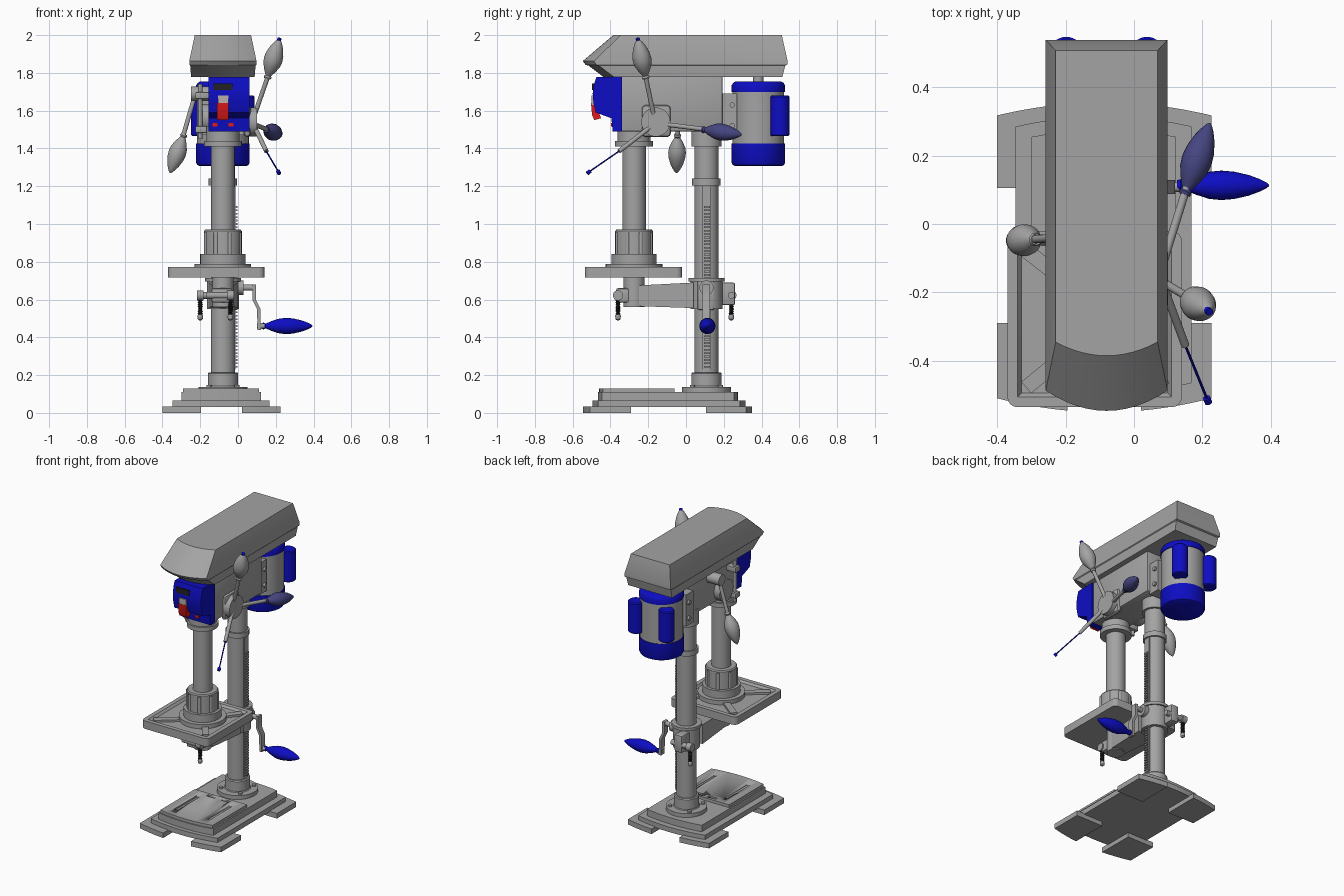
import bpy, bmesh, math
from mathutils import Vector

if "Cube" in bpy.data.objects:
    bpy.data.objects.remove(bpy.data.objects["Cube"], do_unlink=True)


def material(name, r, g, b):
    m = bpy.data.materials.new(name)
    m.use_nodes = True
    m.diffuse_color = (r, g, b, 1)
    m.node_tree.nodes["Principled BSDF"].inputs["Base Color"].default_value = (r, g, b, 1)
    return m


GREY = material("cast grey", 0.37, 0.37, 0.37)
BLUE = material("deep blue", 0.004, 0.004, 0.55)
SLATE = material("slate blue", 0.06, 0.06, 0.22)
RED = material("switch red", 0.75, 0.01, 0.01)
BLACK = material("rubber black", 0.015, 0.015, 0.015)
PALE = material("pale switch grey", 0.5, 0.42, 0.42)
CX = -0.08            # machine centre line
COL_Y, QUILL_Y = 0.108, -0.275


def finish(name, bm, mat):
    bmesh.ops.recalc_face_normals(bm, faces=bm.faces)
    for f in bm.faces:
        f.smooth = True
    for e in bm.edges:
        e.smooth = e.is_manifold and e.calc_face_angle(0) < math.radians(32)
    mesh = bpy.data.meshes.new(name)
    bm.to_mesh(mesh)
    bm.free()
    mesh.materials.append(mat)
    ob = bpy.data.objects.new(name, mesh)
    bpy.context.collection.objects.link(ob)
    return ob


def loft(name, rings, mat):
    """Skin closed rings of points and cap both ends."""
    bm = bmesh.new()
    loops = [[bm.verts.new(p) for p in ring] for ring in rings]
    n = len(loops[0])
    for a, b in zip(loops, loops[1:]):
        for i in range(n):
            j = (i + 1) % n
            bm.faces.new((a[i], a[j], b[j], b[i]))
    bm.faces.new(loops[0])
    bm.faces.new(loops[-1])
    return finish(name, bm, mat)


def box(name, x, y, z, mat=GREY, bevel=0):
    bm = bmesh.new()
    bmesh.ops.create_cube(bm, size=1)
    for v in bm.verts:
        v.co = [(r[0] + r[1]) / 2 + c * (r[1] - r[0]) for c, r in zip(v.co, (x, y, z))]
    if bevel:
        bmesh.ops.bevel(bm, geom=bm.edges[:], offset=bevel, segments=2, affect='EDGES', profile=0.5)
    return finish(name, bm, mat)


def lathe(name, p0, p1, profile, mat=GREY, n=32):
    """Turn (fraction along axis, radius) pairs round the line p0 to p1."""
    p0, p1 = Vector(p0), Vector(p1)
    q = (p1 - p0).to_track_quat('Z', 'Y')
    ring = [Vector((math.cos(i * math.tau / n), math.sin(i * math.tau / n), 0)) for i in range(n)]
    return loft(name, [[p0.lerp(p1, t) + q @ (c * r) for c in ring] for t, r in profile], mat)


def rod(name, p0, p1, r, mat=GREY, n=24):
    return lathe(name, p0, p1, [(0, r), (1, r)], mat, n)


def post(name, x, y, z0, z1, r, mat=GREY):
    return rod(name, (x, y, z0), (x, y, z1), r, mat, 40)


def knob(name, p0, p1, r, mat):
    shape = [(0, .35), (.04, .42), (.08, .3), (.2, .62), (.35, .92), (.48, 1), (.62, .93),
             (.78, .7), (.9, .42), (.97, .2), (1, .05)]
    return lathe(name, p0, p1, [(t, k * r) for t, k in shape], mat, 24)


def plate(name, x0, x1, front, back, z0, z1, mid=CX, half=0.31):
    """Flat plate; front and back are (corner y, centre y) of shallow arcs."""
    xs = [x0 + (x1 - x0) * i / 10 for i in range(11)]
    curve = lambda x, e: e[1] + (e[0] - e[1]) * ((x - mid) / half) ** 2
    plan = [(x, curve(x, front)) for x in xs] + [(x, curve(x, back)) for x in reversed(xs)]
    return loft(name, [[(x, y, z) for x, y in plan] for z in (z0, z1)], GREY)


def cut(target, cutter):
    mod = target.modifiers.new("cut", 'BOOLEAN')
    mod.operation, mod.object, mod.solver = 'DIFFERENCE', cutter, 'EXACT'
    bpy.context.view_layer.objects.active = target
    bpy.ops.object.modifier_apply(modifier="cut")
    bpy.data.objects.remove(cutter, do_unlink=True)


# Stepped base with four feet and clamping slots
for side, (a, b) in {"right": (-.4, -.195), "left": (.02, .226)}.items():
    plate(f"front_{side}_foot", a, b, (-.51, -.55), (-.29, -.29), 0, .035, -.087)
    plate(f"rear_{side}_foot", a, b, (.105, .105), (.318, .355), 0, .035, -.087)
plate("base_plate", -.346, .168, (-.465, -.495), (.285, .315), .03, .065, -.088, .257)
plate("base_body", -.3, .122, (-.445, -.467), (.255, .275), .065, .11, -.088, .21)
bed = plate("base_bed", -.29, .112, (-.44, -.46), (-.06, -.06), .11, .13, -.088, .2)
for sx in (-1, 1):
    x = -.088 + sx * .125
    cut(bed, box("slot_cutter", (x - .014, x + .014), (-.38, -.13), (.118, .15)))
    cut(bed, box("slot_cutter", (x - sx * .07 - .03, x - sx * .07 + .03), (-.1, -.08), (.118, .15)))

# Column, collars and rack
post("column", CX, COL_Y, .1, 1.5, .064)
post("column_flange", CX, COL_Y, .11, .137, .13)
lathe("column_foot", (CX, COL_Y, .13), (CX, COL_Y, .215), [(0, .09), (.15, .08), (.93, .08), (1, .074)])
for i in range(4):
    a = math.pi * (i / 2 + .25)
    post("flange_bolt", CX + .105 * math.cos(a), COL_Y + .105 * math.sin(a), .13, .148, .013)
post("rack_collar", CX, COL_Y, 1.205, 1.24, .075)
post("head_socket", CX, COL_Y, 1.41, 1.52, .08)
box("rack", (-.03, -.012), (.088, .132), (.23, 1.2))
for i in range(48):
    z = .24 + i * .018
    box("rack_tooth", (-.014, -.003), (.095, .128), (z, z + .009))

# Table bracket, clamped round the column
post("bracket_collar", CX, COL_Y, .55, .715, .085)
post("bracket_collar_lip", CX, COL_Y, .695, .715, .095)
arm = [(-.25, .055, .565, .675), (.04, .075, .555, .69)]
loft("table_arm", [[(CX + sx * w, y, z) for sx, z in ((-1, lo), (1, lo), (1, hi), (-1, hi))]
                   for y, w, lo, hi in arm], GREY)
post("table_stem", CX, QUILL_Y, .56, .73, .056)
box("stem_clamp", (-.14, -.03), (-.37, -.3), (.585, .66), GREY, .01)
box("collar_clamp", (-.15, -.09), (.17, .26), (.57, .69), GREY, .01)
for name, x, y, inner in (("table", -.04, -.36, -.17), ("collar", -.2, .24, -.06)):
    rod(name + "_clamp_bolt", (inner, y, .622), (x, y, .622), .018)
    rod(name + "_clamp_head", (x - .018, y, .622), (x + .018, y, .622), .027)
    coils = [(i / 16, .014 if i % 2 else .009) for i in range(17)]
    lathe(name + "_clamp_spring", (x, y, .6), (x, y, .52), coils, BLACK, 16)
    lathe(name + "_clamp_tip", (x, y, .525), (x, y, .49), [(0, .009), (.3, .015), (.8, .014), (1, .006)])

# Table tray with sunk top and diagonal ribs
bm = bmesh.new()
bmesh.ops.create_cube(bm, size=1)
for v in bm.verts:
    v.co = (-.115 + v.co.x * .51, -.278 + v.co.y * .515, .745 + v.co.z * .055)
uprights = [e for e in bm.edges if abs(e.verts[0].co.z - e.verts[1].co.z) > .01]
bmesh.ops.bevel(bm, geom=uprights, offset=.03, segments=4, affect='EDGES', profile=.5)
bm.normal_update()
top = [f for f in bm.faces if f.normal.z > .9]
bmesh.ops.inset_region(bm, faces=top, thickness=.03)
bmesh.ops.inset_region(bm, faces=top, thickness=.012, depth=-.015)
finish("table_tray", bm, GREY)
for sx in (-1, 1):
    for sy in (-1, 1):
        tip = Vector((-.115 + sx * .2, -.278 + sy * .2, 0))
        root = Vector((CX + sx * .06, QUILL_Y + sy * .06, 0))
        side = (tip - root).orthogonal().normalized()
        side = Vector((root.y - tip.y, tip.x - root.x, 0)).normalized() * .022
        plan = [root - side, tip - side, tip + side, root + side]
        loft("table_rib", [[p + Vector((0, 0, z)) for p in plan] for z in (.75, .771)], GREY)
post("table_boss", CX, QUILL_Y, .75, .787, .15)
post("chuck_flange", CX, QUILL_Y, .787, .84, .12)

# Quill and chuck
lathe("chuck", (CX, QUILL_Y, .84), (CX, QUILL_Y, .97), [(0, .1), (.94, .1), (1, .094)], GREY, 40)
for i in range(8):
    a = math.tau * (i + .5) / 8
    post("chuck_ridge", CX + .093 * math.cos(a), QUILL_Y + .093 * math.sin(a), .84, .955, .013)
post("quill", CX, QUILL_Y, .96, 1.5, .062)
post("quill_collar", CX, QUILL_Y, 1.41, 1.44, .1)
post("quill_socket", CX, QUILL_Y, 1.44, 1.52, .088)

# Table height crank
box("crank_gearbox", (-.05, .0), (.06, .15), (.545, .7), GREY, .01)
rod("crank_boss", (-.02, COL_Y, .663), (.03, COL_Y, .663), .038)
rod("crank_shaft", (.03, COL_Y, .663), (.09, COL_Y, .663), .016)
path = [(.085, .68), (.085, .6), (.11, .55), (.112, .44)]
loft("crank_arm", [[(x + dx, COL_Y + dy, z) for dx, dy in ((-.009, -.02), (.009, -.02), (.009, .02), (-.009, .02))]
                   for x, z in path], GREY)
rod("crank_pin", (.1, COL_Y, .46), (.14, COL_Y, .46), .014)
knob("crank_handle", (.125, .113, .46), (.395, .113, .46), .043, BLUE)

# Head casting
box("head", (-.156, .05), (-.346, .193), (1.49, 1.785), GREY, .008)
box("head_boss", (.03, .068), (-.235, -.08), (1.46, 1.63), GREY, .02)
rod("feed_hub", (.04, -.16, 1.54), (.1, -.16, 1.54), .077, GREY, 40)
rod("spring_housing", (-.15, -.16, 1.56), (-.2, -.16, 1.56), .075, GREY, 40)

# Feed handles
rod("upper_feed_rod", (.085, -.17, 1.57), (.165, -.218, 1.8), .012)
knob("upper_feed_knob", (.155, -.212, 1.77), (.22, -.255, 1.98), .05, GREY)
rod("upper_feed_tip", (.213, -.25, 1.965), (.221, -.257, 1.983), .011, BLUE)
rod("rear_feed_rod", (.08, -.13, 1.53), (.155, .11, 1.5), .012)
knob("rear_feed_knob", (.148, .085, 1.5), (.222, .295, 1.472), .045, SLATE)
rod("front_feed_rod", (.085, -.18, 1.52), (.15, -.355, 1.385), .012)
rod("front_feed_stud", (.15, -.355, 1.385), (.215, -.515, 1.275), .004, BLUE, 8)
rod("front_feed_tip", (.212, -.508, 1.28), (.218, -.522, 1.268), .011, BLUE)

# Belt tension lever and depth stop on the other side
rod("tension_hub", (-.15, -.04, 1.69), (-.25, -.04, 1.69), .038)
rod("tension_rod", (-.225, -.04, 1.69), (-.295, -.045, 1.45), .012)
knob("tension_knob", (-.285, -.045, 1.475), (-.36, -.05, 1.27), .047, GREY)
post("depth_rod", -.2, -.25, 1.45, 1.74, .011)
for z in (1.5, 1.68):
    box("depth_bracket", (-.225, -.15), (-.275, -.225), (z - .018, z + .018), GREY, .004)

# Switch housing: side profile swept across the front
profile = [(-.34, 1.777), (-.475, 1.777), (-.488, 1.735), (-.494, 1.69), (-.49, 1.64), (-.478, 1.59),
           (-.395, 1.56), (-.388, 1.49), (-.34, 1.49)]
loft("switch_housing", [[(x, y, z) for y, z in profile] for x in (-.156, .06)], BLUE)
box("label_strip", (-.13, -.03), (-.497, -.47), (1.71, 1.745), BLACK)
box("switch_plate", (-.105, -.05), (-.5, -.47), (1.63, 1.68), PALE)
loft("switch_paddle", [[(x, y, z) for y, z in ((-.48, 1.64), (-.503, 1.64), (-.497, 1.575), (-.485, 1.55), (-.45, 1.56))]
                       for x in (-.11, -.05)], RED)
for x in (-.122, -.038):
    box("indicator", (x - .013, x + .013), (-.398, -.38), (1.515, 1.535), RED)

# Motor with capacitors and mounting plate
MY = .383
post("motor_body", CX, MY, 1.42, 1.71, .137)
lathe("motor_top_cap", (CX, MY, 1.7), (CX, MY, 1.755), [(0, .142), (.6, .142), (.85, .134), (1, .12)], BLUE, 40)
lathe("motor_bottom_cap", (CX, MY, 1.427), (CX, MY, 1.307), [(0, .142), (.85, .142), (.95, .136), (1, .125)], BLUE, 40)
post("motor_shaft", CX, MY, 1.74, 1.79, .027)
for sx in (-1, 1):
    lathe("capacitor", (CX + sx * .118, .497, 1.465), (CX + sx * .118, .497, 1.68),
          [(0, .044), (.03, .05), (.97, .05), (1, .044)], BLUE)
box("motor_mount", (-.19, .03), (.19, .27), (1.47, 1.69))
for sx in (-1, 1):
    for z in (1.52, 1.63):
        x = CX + sx * .11
        rod("mount_bolt", (x, .245, z), (x + sx * .014, .245, z), .014)


# Belt cover: bowed front, lip and sloping sides
def cover_ring(z, half, corner, centre, back):
    arc = [(-1 + i / 6) for i in range(13)]
    return ([(CX + t * half, centre + (corner - centre) * t * t, z) for t in arc]
            + [(CX + half, back, z), (CX - half, back, z)])


loft("belt_cover", [cover_ring(1.777, .168, -.38, -.435, .51), cover_ring(1.838, .173, -.46, -.515, .525),
                    cover_ring(1.843, .178, -.475, -.532, .536), cover_ring(1.863, .178, -.487, -.546, .538),
                    cover_ring(2.0, .149, -.345, -.385, .507)], GREY)
